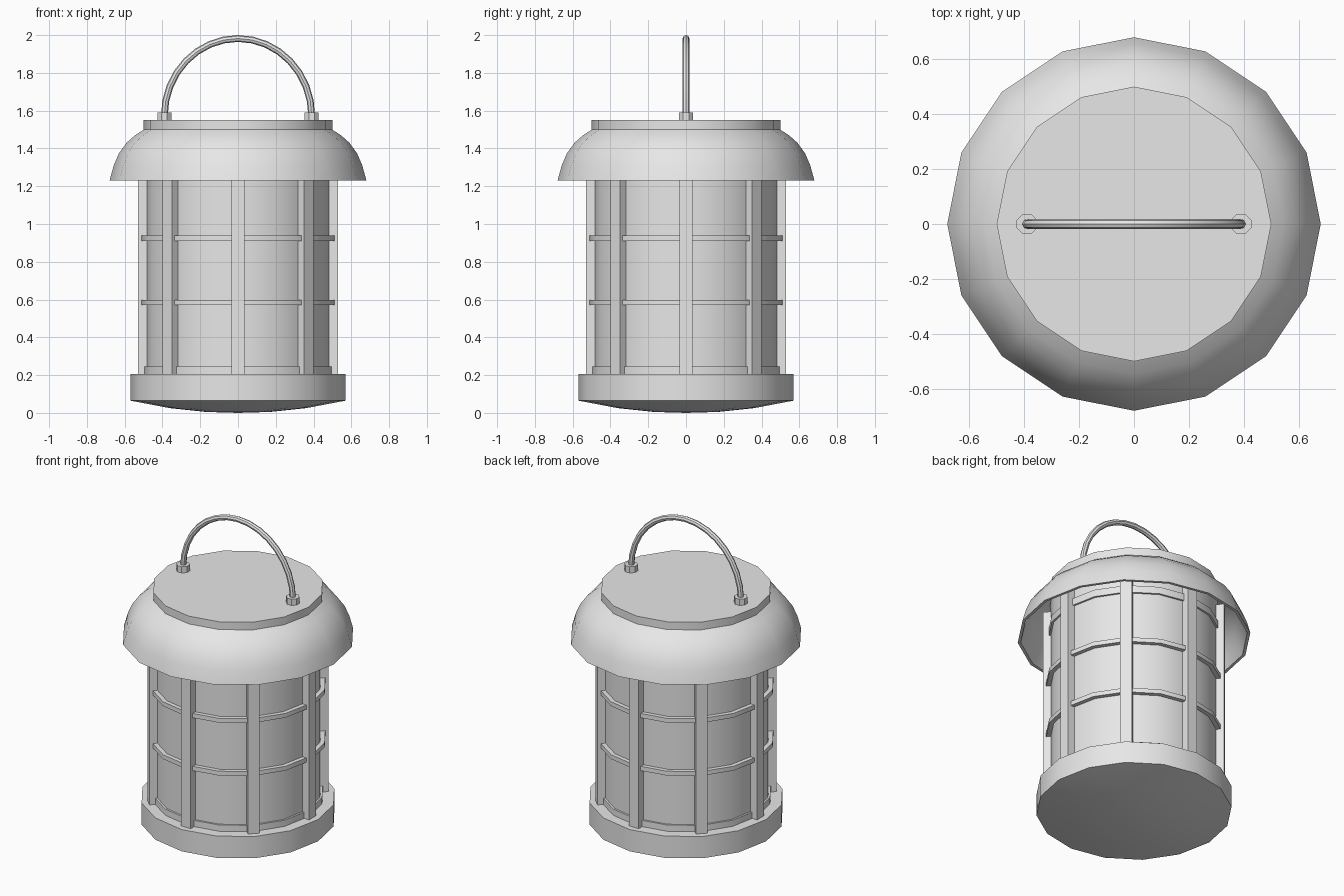
import bpy, bmesh
from math import pi, sin, cos, radians
from mathutils import Matrix, Vector

cube = bpy.data.objects.get("Cube")
if cube:
    bpy.data.objects.remove(cube, do_unlink=True)

grey = bpy.data.materials.new("light grey metal")
grey.use_nodes = True
colour = (0.8, 0.8, 0.8, 1)
grey.diffuse_color = colour
grey.node_tree.nodes["Principled BSDF"].inputs["Base Color"].default_value = colour


def finish(name, bm, smooth=True):
    bmesh.ops.remove_doubles(bm, verts=bm.verts, dist=0.0005)
    bmesh.ops.recalc_face_normals(bm, faces=bm.faces)
    mesh = bpy.data.meshes.new(name)
    bm.to_mesh(mesh)
    bm.free()
    mesh.materials.append(grey)
    if smooth:
        mesh.shade_smooth()
        mesh.set_sharp_from_angle(angle=radians(30))
    obj = bpy.data.objects.new(name, mesh)
    bpy.context.collection.objects.link(obj)
    return obj


def lathe(name, profile, closed=False, sides=16, turn=0.0, x=0.0):
    """Spin an (r, z) profile around the vertical axis."""
    bm = bmesh.new()
    rings = []
    for r, z in profile:
        angles = [turn + 2 * pi * i / sides for i in range(sides)]
        if r == 0:
            rings.append([bm.verts.new((x, 0, z))] * sides)
        else:
            rings.append([bm.verts.new((x + r * cos(a), r * sin(a), z)) for a in angles])
    pairs = list(zip(rings, rings[1:]))
    if closed:
        pairs.append((rings[-1], rings[0]))
    for low, high in pairs:
        for i in range(sides):
            j = (i + 1) % sides
            corners = list(dict.fromkeys((low[i], low[j], high[j], high[i])))
            bm.faces.new(corners)
    # Cap the open ends of solid shapes
    if not closed:
        for ring in (rings[0], rings[-1]):
            if ring[0] is not ring[1]:
                bm.faces.new(ring)
    return finish(name, bm)


def band(name, r_in, r_out, z_low, z_high):
    return lathe(name, [(r_in, z_low), (r_out, z_low), (r_out, z_high), (r_in, z_high)], closed=True)


# Base with shallow domed underside
lathe("base", [(0, 0), (0.17, 0.005), (0.36, 0.025), (0.57, 0.065), (0.57, 0.205)])

# Inner cylinder, collars and guard rings
lathe("body", [(0.49, 0.19), (0.49, 1.5)])
band("lower_collar", 0.48, 0.502, 0.2, 0.245)
band("upper_collar", 0.48, 0.502, 1.25, 1.295)
for label, z in (("lower", 0.57), ("upper", 0.91)):
    band(label + "_guard_ring", 0.48, 0.517, z, z + 0.028)

# Eight upright guard posts
for i in range(8):
    bm = bmesh.new()
    size = Matrix.Diagonal((0.05, 0.07, 1.21, 1))
    place = Matrix.Rotation(i * pi / 4, 4, 'Z') @ Matrix.Translation((0.505, 0, 0.805))
    bmesh.ops.create_cube(bm, size=1, matrix=place @ size)
    finish(f"guard_post_{i + 1}", bm, smooth=False)

# Hollow flared roof and its lid
outer = [(0.49, 1.505), (0.545, 1.47), (0.59, 1.43), (0.63, 1.375), (0.658, 1.31), (0.68, 1.23)]
inner = [(r - 0.02, z - 0.012) for r, z in reversed(outer[:-1])]
lathe("roof", outer + [(0.662, 1.23)] + inner, closed=True)
lathe("lid", [(0.5, 1.5), (0.5, 1.55)])

# Handle sockets
for label, x in (("left", 0.39), ("right", -0.39)):
    lathe(label + "_handle_socket", [(0.04, 1.545), (0.04, 1.59)], sides=8, turn=pi / 8, x=x)

# Arched carrying handle
bm = bmesh.new()
loops = []
steps, sides, tube = 16, 8, 0.018
for i in range(steps + 1):
    a = pi * i / steps
    centre = Vector((0.39 * cos(a), 0, 1.572 + 0.41 * sin(a)))
    out = Vector((cos(a), 0, sin(a)))
    loops.append([bm.verts.new(centre + tube * (out * cos(b) + Vector((0, sin(b), 0))))
                  for b in (2 * pi * k / sides for k in range(sides))])
for first, second in zip(loops, loops[1:]):
    for k in range(sides):
        n = (k + 1) % sides
        bm.faces.new((first[k], first[n], second[n], second[k]))
bm.faces.new(loops[0])
bm.faces.new(loops[-1])
handle = finish("handle", bm)
handle.data.shade_smooth()
